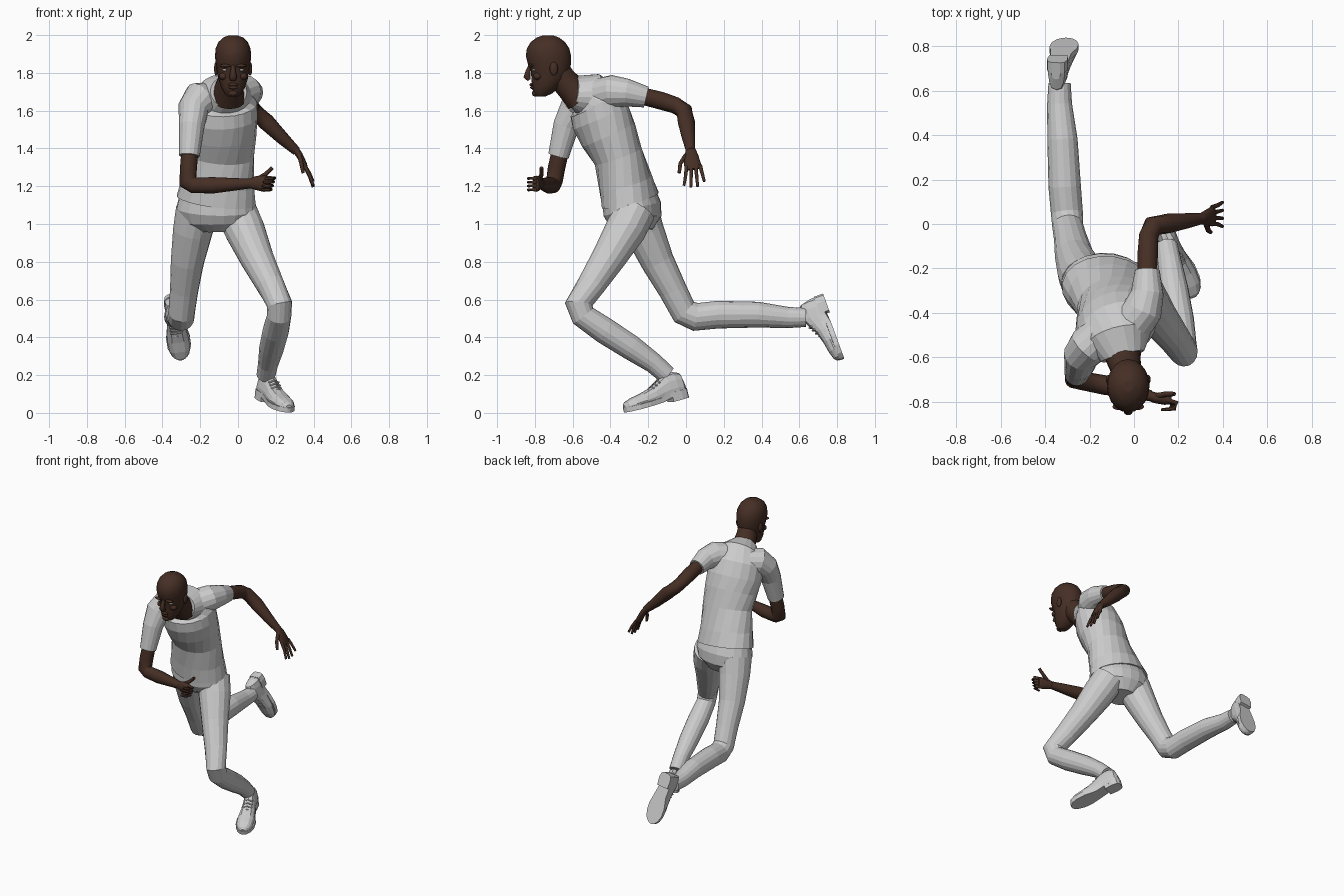
import bpy, bmesh
from math import cos, sin, pi, radians
from mathutils import Vector as V

skin = bpy.data.materials.new("dark_skin")
skin.diffuse_color = (0.06, 0.028, 0.018, 1)
white = bpy.data.materials.new("eye_white")
white.diffuse_color = (0.7, 0.7, 0.7, 1)


def make(name, rings, mat=None, smooth=False):
    """Skin a list of point rings and cap both ends."""
    bm = bmesh.new()
    vr = [[bm.verts.new(p) for p in r] for r in rings]
    n = len(vr[0])
    for a, b in zip(vr, vr[1:]):
        for i in range(n):
            bm.faces.new((a[i], a[(i + 1) % n], b[(i + 1) % n], b[i]))
    bm.faces.new(vr[0][::-1])
    bm.faces.new(vr[-1])
    bmesh.ops.recalc_face_normals(bm, faces=bm.faces)
    me = bpy.data.meshes.new(name)
    bm.to_mesh(me)
    bm.free()
    ob = bpy.data.objects.new(name, me)
    bpy.context.collection.objects.link(ob)
    if mat:
        me.materials.append(mat)
    for p in me.polygons:
        p.use_smooth = smooth and len(p.vertices) == 4
    return ob


def tube(name, secs, side=(1, 0, 0), mat=None, n=16, smooth=False):
    """Loft ellipses along a path; section = x, y, z, radius[, depth[, yaw]]."""
    pts = [V(s[:3]) for s in secs]
    rings = []
    for i, s in enumerate(secs):
        d1 = (pts[i] - pts[max(i - 1, 0)]).normalized()
        d2 = (pts[min(i + 1, len(pts) - 1)] - pts[i]).normalized()
        t = (d1 + d2).normalized()
        bend, k = V((0, 0, 0)), 0
        if d1.length and d2.length:
            bend = (d2 - d1).normalized()
            k = min(1 / max(d1.dot(t), 0.1), 1.35) - 1
        a = radians(s[5]) if len(s) > 5 else 0
        u = V((cos(a), sin(a), 0)) if len(s) > 5 else V(side)
        u = (u - t * u.dot(t)).normalized()
        w = t.cross(u)
        rd = s[4] if len(s) > 4 else s[3]
        ring = []
        for j in range(n):
            o = u * s[3] * cos(2 * pi * j / n) + w * rd * sin(2 * pi * j / n)
            ring.append(pts[i] + o + bend * (o.dot(bend) * k))
        rings.append(ring)
    return make(name, rings, mat, smooth)


def ball(name, c, r, mat=skin):
    c = V(c)
    rings = [[c + V((r[0] * sin(p) * cos(2 * pi * j / 12), r[1] * sin(p) * sin(2 * pi * j / 12),
                     -r[2] * cos(p))) for j in range(12)]
             for p in [0.15 + (pi - 0.3) * k / 7 for k in range(8)]]
    return make(name, rings, mat, True)


# Shirt body, twisting from hips to shoulders
tube("shirt_body", [
    (-.115, -.295, 1.125, .213, .155, -10), (-.105, -.32, 1.22, .192, .145, -4),
    (-.085, -.36, 1.36, .172, .132, 8), (-.08, -.41, 1.47, .18, .15, 18),
    (-.08, -.45, 1.56, .188, .155, 25), (-.078, -.48, 1.64, .185, .14, 27),
    (-.07, -.52, 1.69, .15, .11, 25), (-.05, -.595, 1.70, .10, .085, 8)], n=20)
# Sleeves
tube("right_sleeve", [
    (-.15, -.50, 1.66, .09), (-.205, -.55, 1.655, .092), (-.237, -.59, 1.61, .08),
    (-.245, -.635, 1.52, .068), (-.258, -.675, 1.36, .055)], (1, -1, 0))
tube("left_sleeve", [
    (-.01, -.45, 1.68, .095), (.04, -.385, 1.70, .088), (.06, -.31, 1.695, .073),
    (.06, -.21, 1.672, .056)], (0, 0, 1))
# Trousers
tube("trouser_seat", [
    (-.11, -.305, 1.165, .195, .14, -10), (-.115, -.285, 1.08, .214, .155, -10),
    (-.112, -.27, 1.02, .195, .14, -10), (-.11, -.265, .965, .10, .09, -10)], n=20)
tube("left_trouser_leg", [
    (-.01, -.27, 1.07, .11), (.035, -.32, .97, .108), (.10, -.41, .82, .09),
    (.17, -.50, .68, .075), (.22, -.568, .575, .066), (.218, -.545, .515, .064), (.20, -.43, .435, .07),
    (.178, -.29, .345, .066), (.16, -.17, .262, .054), (.148, -.10, .20, .05)])
tube("right_trouser_leg", [
    (-.215, -.26, 1.07, .115), (-.24, -.22, .96, .105), (-.268, -.15, .80, .088),
    (-.285, -.07, .65, .075), (-.298, -.01, .535, .07), (-.302, .05, .508, .072), (-.312, .17, .52, .073),
    (-.322, .38, .52, .068), (-.335, .54, .505, .056), (-.335, .635, .505, .05)])


# Shoes: upper, sole slab, heel block and laces in a local frame
def shoe(side_name, heel, toe, up):
    heel, f = V(heel), V(toe) - V(heel)
    length = f.length
    f.normalize()
    n = V(up)
    n = (n - f * n.dot(f)).normalized()
    w = f.cross(n)

    def at(s, a, h):
        return heel + f * s * length + w * a + n * h

    upper = [(.01, .022, .07), (.05, .038, .125), (.15, .043, .14), (.27, .043, .138),
             (.38, .044, .118), (.5, .05, .093), (.68, .058, .075), (.84, .054, .065),
             (.95, .037, .053), (.99, .016, .04)]
    prof = [(-.95, 0), (-1, .3), (-.85, .65), (-.55, .92), (0, 1),
            (.55, .92), (.85, .65), (1, .3), (.95, 0)]
    make(side_name + "_shoe_upper",
         [[at(s, a * hw, .02 + b * (h - .02)) for a, b in prof] for s, hw, h in upper])
    out = [(0, .02), (.03, .038), (.12, .046), (.3, .042), (.45, .047), (.65, .063),
           (.8, .062), (.92, .046), (.98, .025), (1, .008)]
    loop = out + [(s, -a) for s, a in out[::-1]]
    make(side_name + "_shoe_sole",
         [[at(s, a, h + .012 * (s < .4)) for s, a in loop] for h in (0, .026)])
    hb = [(0, .02), (.03, .039), (.12, .046), (.27, .042)]
    hb += [(s, -a) for s, a in hb[::-1]]
    make(side_name + "_shoe_heel", [[at(s, a, h) for s, a in hb] for h in (-.012, .03)])
    for k in range(4):
        s, h = .40 + .055 * k, .118 - .011 * k
        secs = [(*at(s, a, h - d), .005) for a, d in ((-.03, .012), (0, 0), (.03, .012))]
        tube(side_name + "_shoe_lace_%d" % (k + 1), secs, f, n=6)


shoe("left", (.12, .005, .095), (.268, -.325, .002), (0, 0, 1))
shoe("right", (-.352, .715, .625), (-.30, .838, .288), (0, -.93, -.34))

# Arms
tube("right_arm", [
    (-.25, -.65, 1.45, .045), (-.262, -.685, 1.30, .046), (-.266, -.697, 1.225, .044),
    (-.235, -.705, 1.205, .042), (-.13, -.725, 1.205, .044), (-.02, -.75, 1.21, .034),
    (.075, -.773, 1.215, .025)], (0, 1, 0), skin, 14, True)
tube("left_arm", [
    (.058, -.26, 1.685, .045), (.062, -.13, 1.652, .047), (.066, -.055, 1.628, .044),
    (.085, -.01, 1.598, .043), (.15, .002, 1.54, .045), (.235, .014, 1.455, .035),
    (.31, .025, 1.385, .024)], (0, 0, 1), skin, 14, True)


# Hands: palm plus fingers
def finger(name, pts, r=.011):
    tube(name, [(*p, r * (1 - .15 * i)) for i, p in enumerate(pts)], (.2, 1, .3), skin, 8, True)


tube("left_palm", [(.30, .024, 1.40, .024, .02), (.325, .028, 1.365, .036, .018),
                   (.35, .034, 1.315, .045, .016), (.36, .038, 1.29, .04, .012)],
     (0, 1, 0), skin, 12, True)
for i in range(4):
    y = .003 + .024 * i
    drop = (.0, -.01, -.006, .02)[i]
    finger("left_finger_%d" % (i + 1), [(.352, y, 1.31), (.378, y * 1.2 - .005, 1.26 + drop / 2),
                                        (.398, y * 1.5 - .015, 1.205 + drop)])
finger("left_thumb", [(.325, .0, 1.365), (.335, -.03, 1.32), (.345, -.036, 1.27)], .013)
tube("right_palm", [(.06, -.77, 1.214, .022, .024), (.095, -.782, 1.217, .024, .037),
                    (.14, -.79, 1.213, .024, .043), (.165, -.795, 1.212, .018, .036)],
     (0, 1, 0), skin, 12, True)
for i in range(4):
    z = 1.243 - .02 * i
    x = .19 - .006 * i
    finger("right_finger_%d" % (i + 1), [(.14, -.79, z), (x, -.805, z), (x - .008, -.832, z - .002),
                                         (x - .05, -.836, z - .002)], .012)
finger("right_thumb", [(.10, -.775, 1.235), (.145, -.765, 1.262), (.182, -.765, 1.298)], .014)

# Neck and head
tube("neck", [(-.055, -.56, 1.66, .092, .08), (-.048, -.605, 1.715, .078, .075),
              (-.035, -.655, 1.77, .068, .07), (-.025, -.70, 1.84, .065, .07)],
     (1, 0, 0), skin, 16, True)
HX = -.026
levels = [(1.675, -.793, -.745, .028), (1.69, -.806, -.71, .045), (1.725, -.815, -.668, .064),
          (1.77, -.818, -.63, .078), (1.81, -.822, -.615, .086), (1.85, -.838, -.609, .092),
          (1.89, -.848, -.608, .096), (1.93, -.842, -.618, .092), (1.963, -.822, -.64, .078),
          (1.987, -.79, -.672, .053), (1.999, -.755, -.705, .022)]
make("head", [[(HX + hw * cos(2 * pi * j / 20), (a + b) / 2 + (b - a) / 2 * sin(2 * pi * j / 20), z)
               for j in range(20)] for z, a, b, hw in levels], skin, True)
# Face
tube("nose", [(HX, -.825, 1.838, .010), (HX, -.837, 1.805, .014), (HX, -.842, 1.78, .021, .018),
              (HX, -.83, 1.762, .016, .01)], (1, 0, 0), skin, 10, True)
ball("upper_lip", (HX, -.815, 1.738, ), (.028, .014, .009))
ball("lower_lip", (HX, -.812, 1.722), (.025, .013, .009))
ball("chin", (HX, -.798, 1.692), (.026, .018, .017))
for s, tag in ((-1, "right"), (1, "left")):
    ball(tag + "_brow", (HX + s * .04, -.822, 1.838), (.032, .016, .009))
    ball(tag + "_eye", (HX + s * .042, -.803, 1.816), (.016, .012, .007), white)
    ball(tag + "_cheek", (HX + s * .05, -.785, 1.782), (.026, .024, .02))
    ball(tag + "_ear", (HX + s * .09, -.70, 1.822), (.011, .022, .036))
